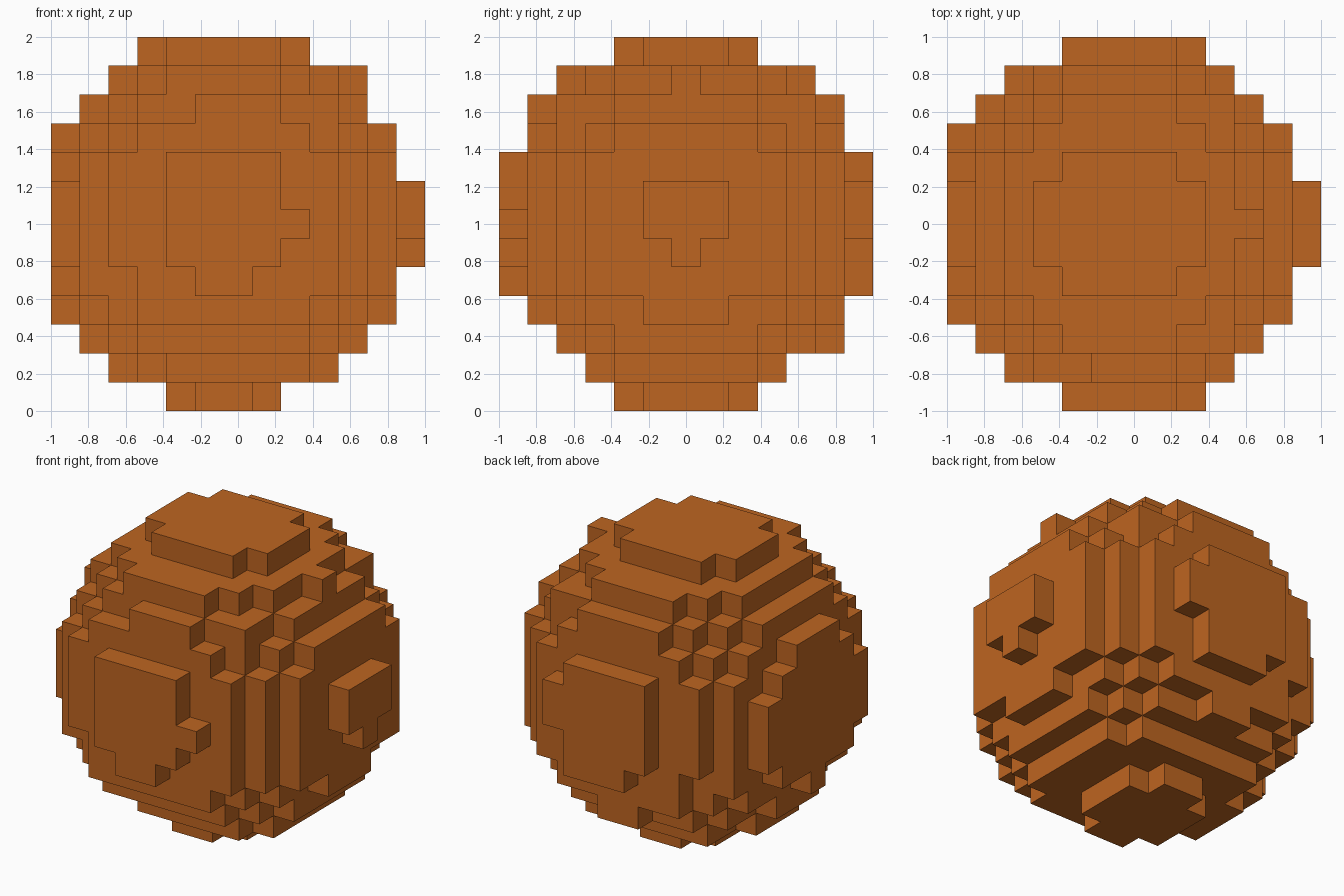
import bpy, bmesh
from itertools import product
from mathutils import Vector

cube = bpy.data.objects.get("Cube")
if cube:
    bpy.data.objects.remove(cube, do_unlink=True)

# Grid of blocks, with the ball's centre slightly off the middle block
COUNT = 13
SIZE = 2 / COUNT
CENTRE = Vector((5.65, 6.025, 6.16))
RADIUS_SQUARED = 42.5


def make_material(name, colour):
    mat = bpy.data.materials.new(name)
    mat.use_nodes = True
    mat.diffuse_color = colour
    mat.node_tree.nodes["Principled BSDF"].inputs["Base Color"].default_value = colour
    return mat


def is_solid(cell):
    return (Vector(cell) - CENTRE).length_squared <= RADIUS_SQUARED


def add_block_side(bm, cell, axis, sign):
    """Add one square side of a block, wound to face outwards."""
    u, v = (axis + 1) % 3, (axis + 2) % 3
    corners = []
    for du, dv in ((-1, -1), (1, -1), (1, 1), (-1, 1))[::sign]:
        p = Vector(cell) + Vector((0.5, 0.5, 0.5))
        p[axis] += sign / 2
        p[u] += du / 2
        p[v] += dv / 2
        corners.append(bm.verts.new(p * SIZE - Vector((1, 1, 0))))
    bm.faces.new(corners)


# Stepped ball: only the block sides that meet open air
bm = bmesh.new()
for cell in product(range(COUNT), repeat=3):
    if not is_solid(cell):
        continue
    for axis, sign in product(range(3), (-1, 1)):
        neighbour = list(cell)
        neighbour[axis] += sign
        outside = not 0 <= neighbour[axis] < COUNT
        if outside or not is_solid(neighbour):
            add_block_side(bm, cell, axis, sign)
bmesh.ops.remove_doubles(bm, verts=bm.verts, dist=SIZE / 100)

mesh = bpy.data.meshes.new("block_ball")
bm.to_mesh(mesh)
bm.free()
mesh.materials.append(make_material("burnt_orange", (0.515, 0.13, 0.015, 1)))
ball = bpy.data.objects.new("block_ball", mesh)
bpy.context.collection.objects.link(ball)
